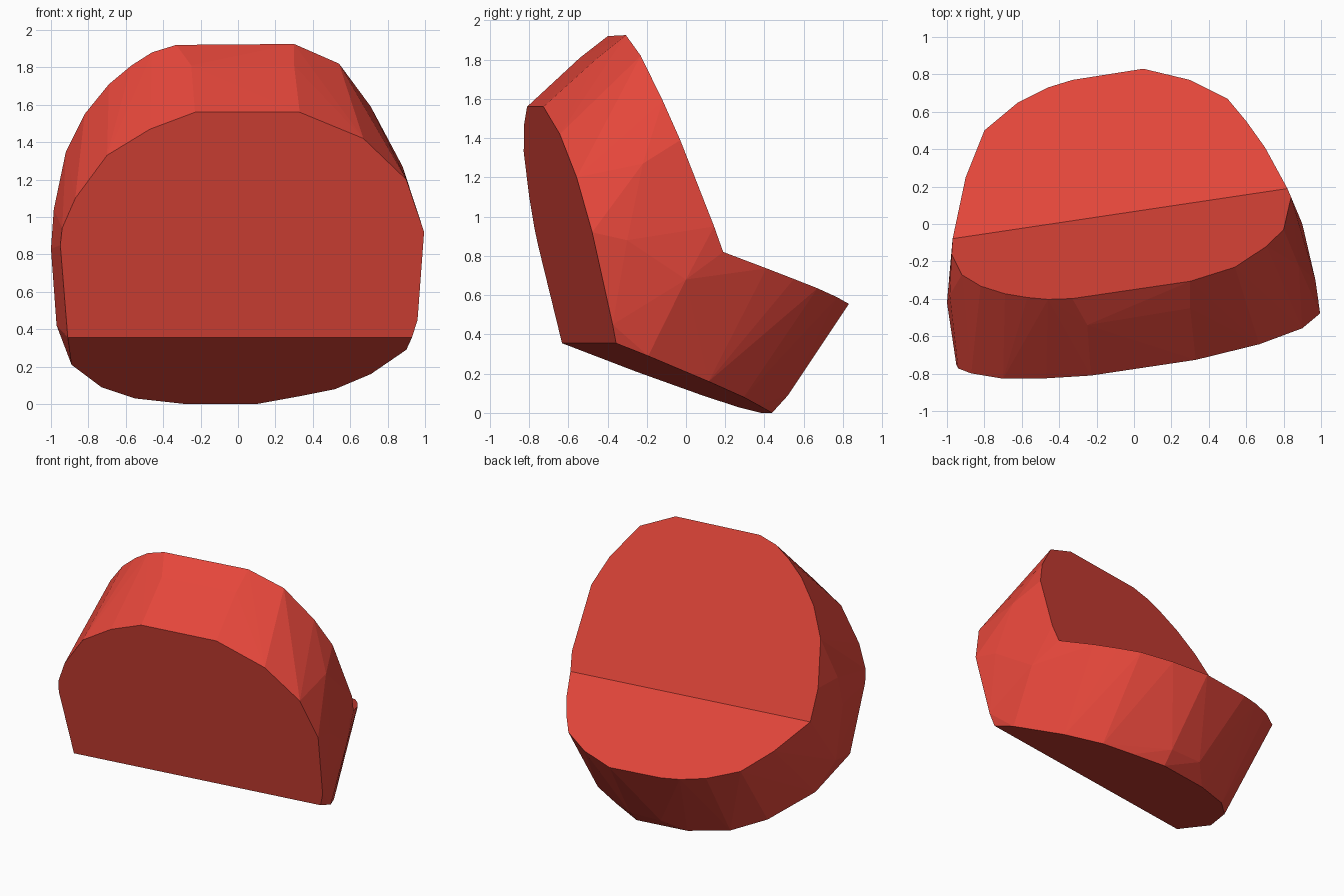
import bpy, bmesh, math
from mathutils import Vector

if "Cube" in bpy.data.objects:
    bpy.data.objects.remove(bpy.data.objects["Cube"])

# The body is turned slightly about z; v is the depth axis across the turned body
S, C = 0.148, 0.989


def on_plane(pts, v0, z0, slope):
    """Lift front-view (x, z) points on to a plane where v changes by slope per unit of z."""
    return [Vector((x, (v0 + slope * (z - z0) + x * S) / C, z)) for x, z in pts]


def on_shelf(pts):
    """Lift top-view (x, y) points on to the shelf plane."""
    return [Vector((x, y, 0.82 - 0.354 * (y * C - x * S - 0.066))) for x, y in pts]


red = bpy.data.materials.new("red")
red.diffuse_color = (0.78, 0.062, 0.043, 1)
red.use_nodes = True
red.node_tree.nodes["Principled BSDF"].inputs["Base Color"].default_value = red.diffuse_color

# Outlines of the four flat cut faces
front = on_plane([(-.91, .355), (-.95, .85), (-.94, .94), (-.87, 1.1), (-.7, 1.33), (-.47, 1.47),
                  (-.23, 1.56), (.33, 1.56), (.67, 1.42), (.9, 1.2), (.995, .92), (.96, .45),
                  (.93, .355)], -0.49, 0.355, -0.23)
bottom = on_plane([(-.89, .21), (-.73, .09), (-.55, .03), (-.28, 0), (.1, 0), (.32, .04),
                   (.52, .08), (.71, .16), (.9, .29)], -0.49, 0.355, -2.56)
back = on_plane([(.84, .95), (.8, 1.39), (.71, 1.59), (.54, 1.82), (.3, 1.925), (-.33, 1.92),
                 (-.46, 1.88), (-.57, 1.81), (-.69, 1.71), (-.82, 1.55), (-.92, 1.35),
                 (-.975, 1.04)], 0.066, 0.82, -0.374)
shelf = on_shelf([(-.97, -.08), (-.9, .25), (-.8, .5), (-.62, .65), (-.46, .73), (-.33, .77),
                  (.05, .83), (.3, .77), (.5, .67), (.6, .55), (.7, .41), (.82, .19)])
# Slight bulge around the rim
rim = [Vector(p) for p in [(-1, -.42, .83), (-.97, -.38, .42), (-.985, -.38, 1.04),
                           (-.25, -.54, 1.81), (.3, -.45, 1.81), (.88, -.22, 1.27),
                           (.97, -.3, .88), (.9, 0, .68), (-.15, .51, .09), (.1, .52, .09)]]

# Faceted body
bm = bmesh.new()
for p in front + bottom + back + shelf + rim:
    bm.verts.new(p)
res = bmesh.ops.convex_hull(bm, input=bm.verts[:])
junk = {g for g in res["geom_interior"] + res["geom_unused"] if isinstance(g, bmesh.types.BMVert)}
bmesh.ops.delete(bm, geom=list(junk), context='VERTS')
bmesh.ops.recalc_face_normals(bm, faces=bm.faces[:])
me = bpy.data.meshes.new("body")
bm.to_mesh(me)
bm.free()
me.materials.append(red)
body = bpy.data.objects.new("body", me)
bpy.context.collection.objects.link(body)

# Wedge cutter that leaves the upright back and the shelf
bm = bmesh.new()
profile = [(0.066, 0.82), (0.066 - 0.374 * 2, 2.82), (2.066, 2.82), (2.066, 0.82 - 0.708)]
ends = [[bm.verts.new((u * C - v * S, u * S + v * C, z)) for v, z in profile] for u in (-2, 2)]
bm.faces.new(ends[0])
bm.faces.new(ends[1][::-1])
for i in range(4):
    j = (i + 1) % 4
    bm.faces.new((ends[0][i], ends[1][i], ends[1][j], ends[0][j]))
bmesh.ops.recalc_face_normals(bm, faces=bm.faces[:])
cm = bpy.data.meshes.new("wedge_cutter")
bm.to_mesh(cm)
bm.free()
cm.materials.append(red)
cutter = bpy.data.objects.new("wedge_cutter", cm)
bpy.context.collection.objects.link(cutter)
cutter.hide_render = True

# Apply the cut, then drop the cutter
mod = body.modifiers.new("notch", 'BOOLEAN')
mod.operation = 'DIFFERENCE'
mod.solver = 'EXACT'
mod.object = cutter
bpy.context.view_layer.objects.active = body
body.select_set(True)
bpy.ops.object.modifier_apply(modifier="notch")
bpy.data.objects.remove(cutter)
